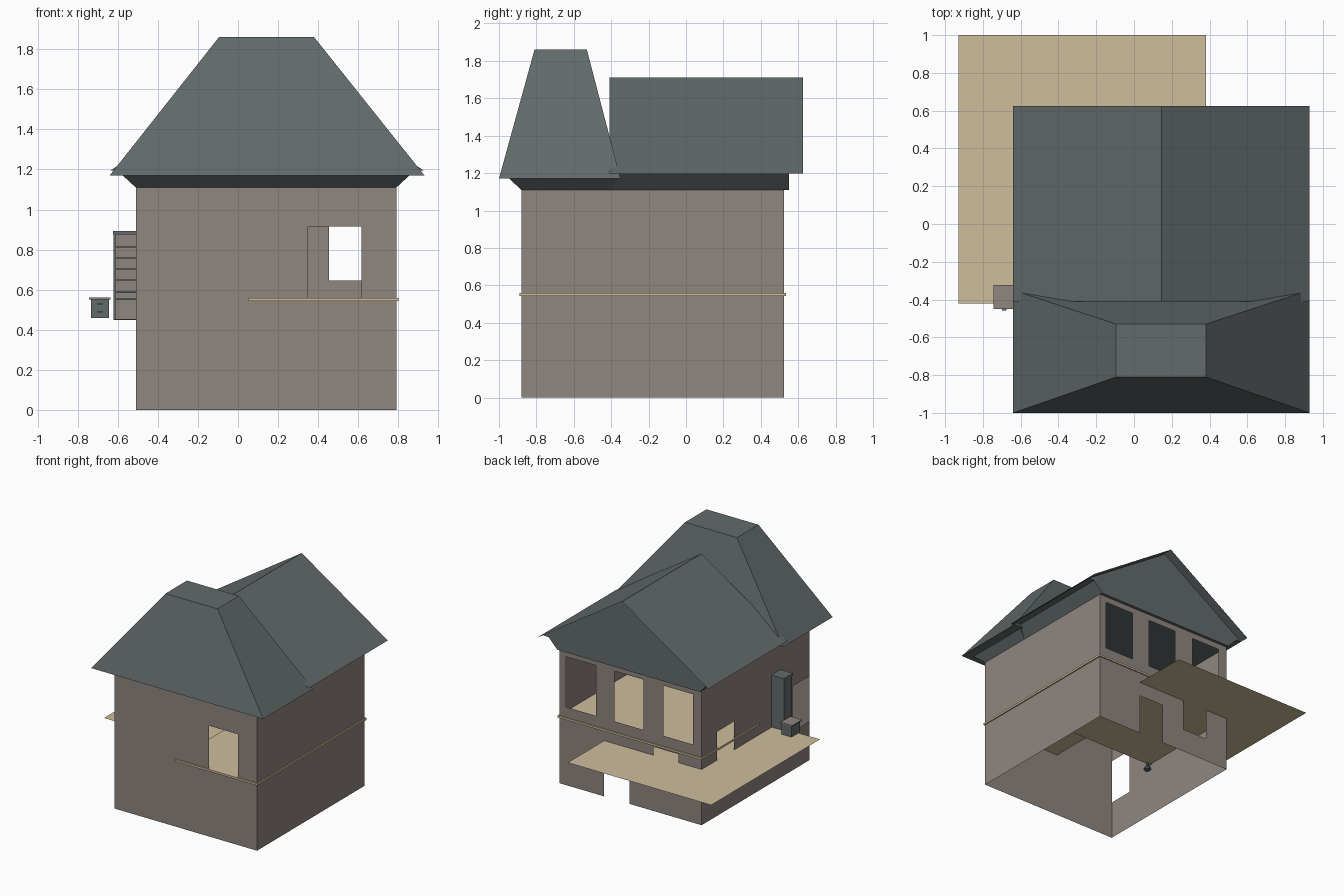
import bpy, bmesh, math

if "Cube" in bpy.data.objects:
    bpy.data.objects.remove(bpy.data.objects["Cube"])


def srgb(r, g, b):
    return [((c / 255 + 0.055) / 1.055) ** 2.4 for c in (r, g, b)] + [1]


def mat(name, rgb):
    m = bpy.data.materials.new(name)
    m.diffuse_color = srgb(*rgb)
    m.use_nodes = True
    m.node_tree.nodes["Principled BSDF"].inputs["Base Color"].default_value = m.diffuse_color
    return m


STONE = mat("warm_grey_wall", (143, 134, 128))
SLATE = mat("slate", (99, 107, 107))
TAN = mat("tan_floor", (206, 189, 156))


def make(name, verts, faces, material, fix=True):
    me = bpy.data.meshes.new(name)
    me.from_pydata(verts, [], faces)
    bm = bmesh.new()
    bm.from_mesh(me)
    bmesh.ops.remove_doubles(bm, verts=bm.verts, dist=1e-5)
    if fix:
        bmesh.ops.recalc_face_normals(bm, faces=bm.faces)
    bm.to_mesh(me)
    bm.free()
    me.materials.append(material)
    ob = bpy.data.objects.new(name, me)
    bpy.context.collection.objects.link(ob)
    return ob


def loft(name, rings, material):
    """Closed solid through rings of equal point count."""
    n = len(rings[0])
    verts = [p for r in rings for p in r]
    faces = [list(range(n))[::-1], [len(verts) - n + i for i in range(n)]]
    for k in range(len(rings) - 1):
        for i in range(n):
            j = (i + 1) % n
            faces.append([k * n + i, k * n + j, (k + 1) * n + j, (k + 1) * n + i])
    return make(name, verts, faces, material)


def rect(x0, x1, y0, y1, z):
    return [(x0, y0, z), (x1, y0, z), (x1, y1, z), (x0, y1, z)]


def box(name, x0, x1, y0, y1, z0, z1, material):
    return loft(name, [rect(x0, x1, y0, y1, z0), rect(x0, x1, y0, y1, z1)], material)


def wall(name, u0, u1, z1, holes, place, flip):
    """Thin wall as a grid of cells, leaving out the openings."""
    us = sorted({u0, u1, *[h[0] for h in holes], *[h[1] for h in holes]})
    zs = sorted({0, z1, *[h[2] for h in holes], *[h[3] for h in holes]})
    verts, faces = [], []
    for a, b in zip(us, us[1:]):
        for c, d in zip(zs, zs[1:]):
            mu, mz = (a + b) / 2, (c + d) / 2
            if any(h[0] < mu < h[1] and h[2] < mz < h[3] for h in holes):
                continue
            n = len(verts)
            verts += [place(a, c), place(b, c), place(b, d), place(a, d)]
            f = [n, n + 1, n + 2, n + 3]
            faces.append(f[::-1] if flip else f)
    ob = make(name, verts, faces, STONE, fix=False)
    bm = bmesh.new()
    bm.from_mesh(ob.data)
    bm.to_mesh(ob.data)
    bm.free()
    return ob


X0, X1, Y0, Y1, H = -0.51, 0.79, -0.88, 0.525, 1.115

# Walls with door and window openings
wall("front_wall", X0, X1, H, [(0.35, 0.615, 0.55, 0.915)],
     lambda u, z: (u, Y0, z), False)
wall("right_wall", Y0, Y1, H, [], lambda u, z: (X1, u, z), False)
back_holes = [(0.455, 0.73, 0.645, 1.06), (0.02, 0.286, 0.645, 1.06),
              (-0.43, -0.16, 0.645, 1.06),
              (0.15, 0.38, 0, 0.34), (-0.30, -0.07, 0.2, 0.53)]
wall("back_wall", X0, X1, H, back_holes, lambda u, z: (u, Y1, z), True)
wall("left_wall", Y0, Y1, H, [(0.105, 0.325, 0.46, 0.695), (Y0, -0.66, 0.32, 0.695)],
     lambda u, z: (X0, u, z), True)

# Upper floor slab, L-shaped around the stairwell, edge showing as a band
outline = [(0.05, -0.89), (0.80, -0.89), (0.80, 0.535), (-0.52, 0.535),
           (-0.52, -0.22), (0.05, -0.22)]
loft("upper_floor", [[(x, y, z) for x, y in outline] for z in (0.543, 0.559)], TAN)

# Thin terrace deck running through the back left corner
make("terrace_deck", rect(-0.93, 0.38, -0.42, 1.0, 0.46), [(0, 1, 2, 3)], TAN)

# Front hip roof with sloped soffit
loft("front_hip_roof", [rect(X0, X1, Y0, -0.40, 1.11),
                        rect(-0.575, 0.855, -0.945, -0.37, 1.17),
                        rect(-0.64, 0.93, -1.0, -0.35, 1.1705),
                        rect(-0.095, 0.38, -0.81, -0.53, 1.86)], SLATE)

# Rear gable body and overhanging roof sheets
gable = [(X0, 1.11), (X1, 1.11), (0.87, 1.194), (0.925, 1.196), (0.145, 1.703),
         (-0.635, 1.196), (-0.59, 1.194)]
loft("rear_gable", [[(x, y, z) for x, z in gable] for y in (-0.40, 0.55)], SLATE)
ridge = [(-0.64, 1.198), (0.145, 1.71), (0.93, 1.198)]
rv = [(x, y, z) for y in (-0.41, 0.625) for x, z in ridge]
make("rear_gable_roof", rv, [(0, 1, 4, 3), (1, 2, 5, 4)], SLATE, fix=False)

# Tall cabinet on the terrace
box("cabinet_back", -0.62, -0.505, -0.405, -0.39, 0.45, 0.885, SLATE)
box("cabinet_side", -0.62, -0.61, -0.50, -0.39, 0.45, 0.885, SLATE)
box("cabinet_body", -0.61, -0.505, -0.485, -0.40, 0.452, 0.88, STONE)
box("cabinet_top", -0.623, -0.503, -0.505, -0.387, 0.875, 0.892, SLATE)
for i, z in enumerate((0.55, 0.585, 0.645, 0.70, 0.755, 0.81)):
    box(f"cabinet_shelf_{i}", -0.612, -0.505, -0.50, -0.40, z, z + 0.006, SLATE)

# Small drawer stand
box("stand_body", -0.733, -0.643, -0.44, -0.33, 0.46, 0.552, SLATE)
box("stand_top", -0.743, -0.637, -0.45, -0.323, 0.552, 0.561, STONE)
for i, z in enumerate((0.475, 0.515)):
    box(f"stand_drawer_{i}", -0.723, -0.653, -0.447, -0.44, z, z + 0.03, SLATE)
    box(f"stand_knob_{i}", -0.70, -0.676, -0.458, -0.446, z + 0.012, z + 0.02, SLATE)


# Small lamp hanging under the deck inside
def ring(r, z, n=8):
    return [(-0.48 + r * math.cos(2 * math.pi * i / n),
             -0.41 + r * math.sin(2 * math.pi * i / n), z) for i in range(n)]


loft("hanging_lamp", [ring(0.03, 0.40), ring(0.025, 0.42), ring(0.01, 0.43),
                      ring(0.01, 0.458)], SLATE)
